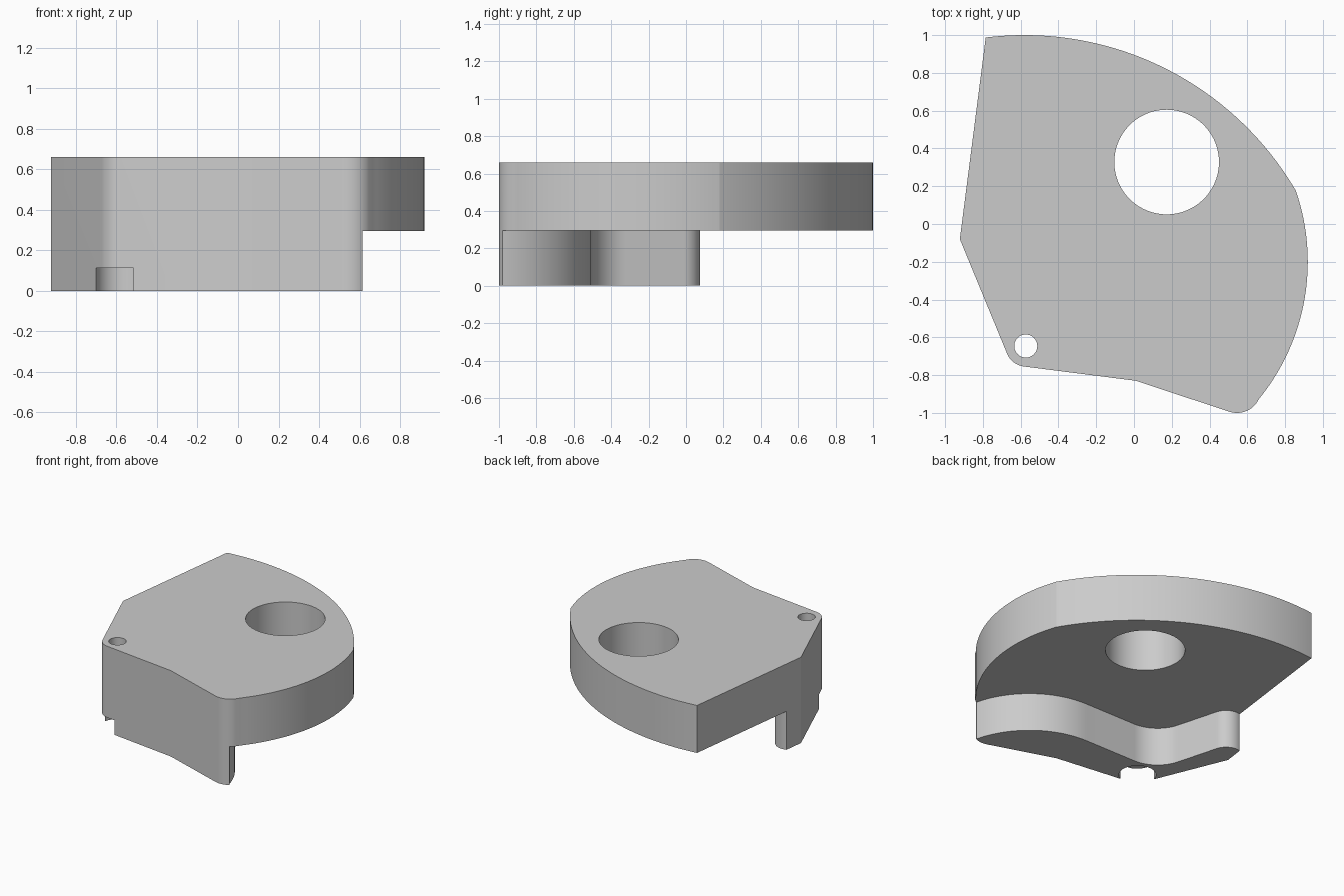
import bpy
import bmesh
from math import cos, sin, radians

cube = bpy.data.objects.get("Cube")
if cube:
    bpy.data.objects.remove(cube, do_unlink=True)

TOP, STEP = 0.66, 0.295          # full height and underside of the overhang

grey = bpy.data.materials.new("light_grey")
grey.use_nodes = True
grey.diffuse_color = (0.6, 0.6, 0.6, 1)
grey.node_tree.nodes["Principled BSDF"].inputs["Base Color"].default_value = (0.6, 0.6, 0.6, 1)


def arc(cx, cy, r, start, end, n):
    """Points on a circle from start to end, in degrees."""
    angles = [radians(start + (end - start) * i / n) for i in range(n + 1)]
    return [(cx + r * cos(a), cy + r * sin(a)) for a in angles]


def prism(name, points, z0, z1):
    """Extrude a closed outline between two heights."""
    bm = bmesh.new()
    face = bm.faces.new([bm.verts.new((x, y, z0)) for x, y in points])
    out = bmesh.ops.extrude_face_region(bm, geom=[face])
    verts = [v for v in out["geom"] if isinstance(v, bmesh.types.BMVert)]
    bmesh.ops.translate(bm, verts=verts, vec=(0, 0, z1 - z0))
    bmesh.ops.recalc_face_normals(bm, faces=bm.faces)
    mesh = bpy.data.meshes.new(name)
    bm.to_mesh(mesh)
    bm.free()
    mesh.materials.append(grey)
    obj = bpy.data.objects.new(name, mesh)
    bpy.context.collection.objects.link(obj)
    return obj


def cut(body, name, points, z0, z1):
    """Subtract a prism from the body and discard the cutter."""
    cutter = prism(name, points, z0, z1)
    cutter.hide_render = True
    mod = body.modifiers.new(name, "BOOLEAN")
    mod.operation, mod.solver, mod.object = "DIFFERENCE", "EXACT", cutter
    bpy.context.view_layer.objects.active = body
    bpy.ops.object.modifier_apply(modifier=mod.name)
    bpy.data.objects.remove(cutter, do_unlink=True)


def circle(cx, cy, r, n=64):
    return arc(cx, cy, r, 0, 360, n)[:-1]


# Fan-shaped body, counter-clockwise from the left corner
outline = [(-0.785, 0.987), (-0.922, -0.08)]
outline += arc(-0.57, -0.645, 0.11, 202, 262.6, 10)         # small front corner
outline += [(0.01, -0.83)]
outline += arc(0.545, -0.87, 0.13, 252, 320, 12)            # rounded front tip
outline += arc(-0.23, -0.2, 1.15, -39, 19.3, 36)            # side sweep
outline += arc(-0.58, -0.665, 1.665, 30.5, 96, 48)          # back sweep
body = prism("stepped_fan_block", outline, 0, TOP)

# Clearance under the overhang, leaving a curved leg along the front
clearance = [(1.2, 1.2), (1.2, -0.98)]
clearance += arc(0.006, -1.128, 0.62, 13.8, 90, 32)         # convex bulge
clearance += arc(-0.43, -0.257, 0.251, 270, 195.5, 20)      # concave bend
clearance += arc(-0.87, -0.04, 0.115, 15.5, 107, 16)        # rounded leg end
clearance += [(-1.2, 0.07), (-1.2, 1.2)]
cut(body, "clearance", clearance, -0.1, STEP)

# Large bore, small pin hole and its counterbore
cut(body, "large_bore", circle(0.173, 0.328, 0.277, 96), -0.1, TOP + 0.1)
cut(body, "pin_hole", circle(-0.573, -0.646, 0.061, 48), -0.1, TOP + 0.1)
cut(body, "counterbore", circle(-0.573, -0.646, 0.13), -0.1, 0.112)

# Smooth curved walls, keep sharp rims
bpy.ops.object.select_all(action="DESELECT")
body.select_set(True)
bpy.context.view_layer.objects.active = body
bpy.ops.object.shade_smooth_by_angle(angle=radians(25))
